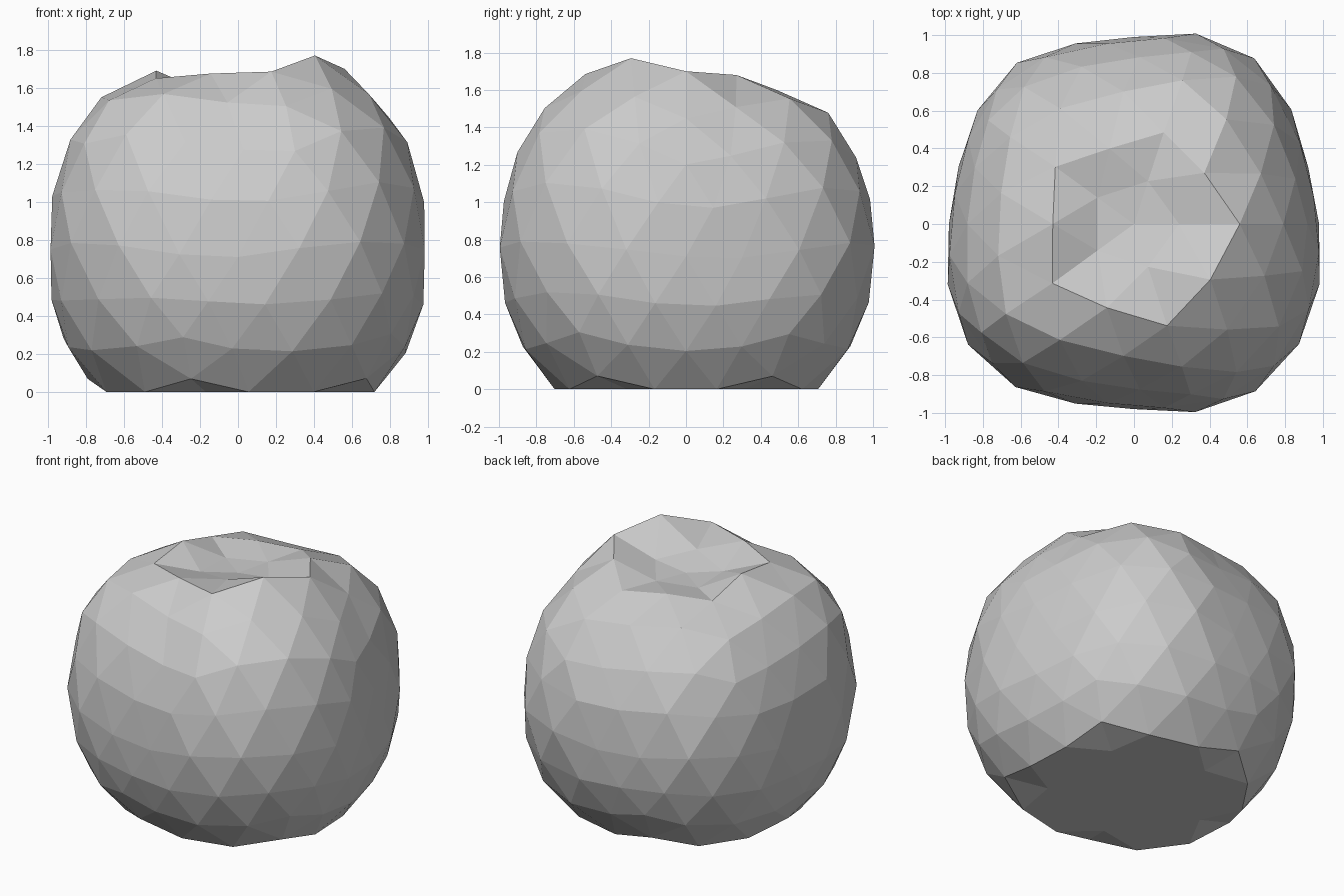
import bpy, bmesh, math

if "Cube" in bpy.data.objects:
    bpy.data.objects.remove(bpy.data.objects["Cube"])

P, BASE, CENTRE = 2.5, 0.98, 0.71
# outline radius around the equator, every 18 degrees from +x
GIRTH = [0.98, 0.97, 1.03, 1.084, 1.06, 0.99, 1.005, 1.055, 1.024, 0.977,
         0.98, 1.037, 1.086, 1.067, 1.0, 0.98, 1.047, 1.094, 1.08, 1.033]
# rim radius and height, every 36 degrees from +x
RIM = [(0.56, 1.70), (0.46, 1.68), (0.51, 1.60), (0.42, 1.62), (0.515, 1.61),
       (0.43, 1.69), (0.534, 1.65), (0.466, 1.675), (0.566, 1.685), (0.50, 1.77)]
# dent floor heights, every 72 degrees from +x
FLOOR = [1.61, 1.59, 1.58, 1.59, 1.64]


def swell(x, y, z):
    return BASE * (abs(x)**P + abs(y)**P + abs(z)**P) ** (-1 / P)


def girth(a):
    i, t = int(a // 18), a / 18 % 1
    return GIRTH[i % 20] * (1 - t) + GIRTH[(i + 1) % 20] * t


# Faceted body: icosphere swollen toward an uneven rounded box
bm = bmesh.new()
bmesh.ops.create_icosphere(bm, subdivisions=3, radius=1.0)
for v in bm.verts:
    x, y, z = v.co
    t = math.atan2(y, x)
    a = math.degrees(t) % 360
    uneven = girth(a) / swell(math.cos(t), math.sin(t), 0)
    s = swell(x, y, z) * (1 + (uneven - 1) * (1 - z * z))
    nx, ny = x * s, y * s * (1 - 0.05 * abs(z))
    nz = CENTRE + z * s + 0.7 * (s - BASE)
    if z > 0.99:            # dent centre
        nz = 1.58
    elif z > 0.93:          # dent floor
        nx, ny = x * 0.95, y * 0.95
        nz = FLOOR[round(a / 72) % 5]
    elif z > 0.8:           # uneven rim
        r, nz = RIM[round(a / 36) % 10]
        nx, ny = r * math.cos(t), r * math.sin(t)
    elif z < -0.685:        # flat base
        nz = 0.0
    elif z > 0.3:           # back shoulder slopes down
        nz -= 0.05 * max(0, y)
    v.co = (nx, ny, max(nz, 0.0))

bmesh.ops.recalc_face_normals(bm, faces=bm.faces[:])
me = bpy.data.meshes.new("dented_round_body")
bm.to_mesh(me)
bm.free()
bpy.context.collection.objects.link(bpy.data.objects.new("dented_round_body", me))
